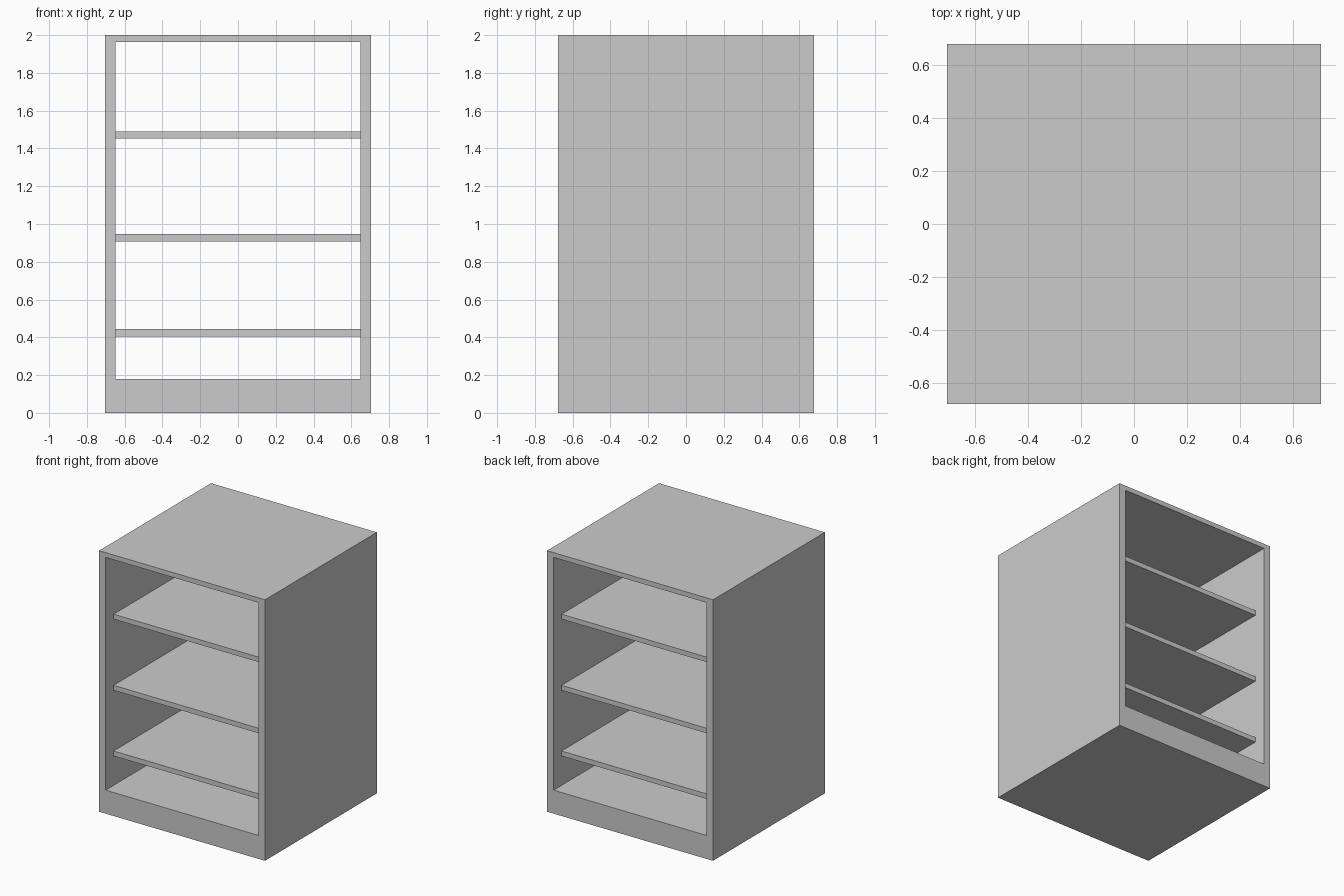
import bpy, bmesh

if "Cube" in bpy.data.objects:
    bpy.data.objects.remove(bpy.data.objects["Cube"])

HX, HY, TOP = 0.703, 0.677, 2.0        # outer half width, half depth, height
IX, IZ0, IZ1 = 0.648, 0.18, 1.963      # opening half width, floor, ceiling
SHELF_HY = 0.58                        # shelf half depth, inset front and back
SHELVES = [(0.405, 0.443), (0.908, 0.946), (1.453, 1.491)]

grey = bpy.data.materials.new("light_grey")
grey.diffuse_color = (0.6, 0.6, 0.6, 1)
grey.use_nodes = True
grey.node_tree.nodes["Principled BSDF"].inputs["Base Color"].default_value = grey.diffuse_color


def finish(name, bm):
    bmesh.ops.recalc_face_normals(bm, faces=bm.faces)
    mesh = bpy.data.meshes.new(name)
    bm.to_mesh(mesh)
    bm.free()
    mesh.materials.append(grey)
    obj = bpy.data.objects.new(name, mesh)
    bpy.context.collection.objects.link(obj)
    return obj


def rect(bm, hx, z0, z1, y):
    return [bm.verts.new((x, y, z))
            for x, z in ((-hx, z0), (hx, z0), (hx, z1), (-hx, z1))]


# Cabinet body: one frame, open at front and back, with a thick base
bm = bmesh.new()
rings = [rect(bm, HX, 0, TOP, -HY), rect(bm, HX, 0, TOP, HY),
         rect(bm, IX, IZ0, IZ1, HY), rect(bm, IX, IZ0, IZ1, -HY)]
for a, b in zip(rings, rings[1:] + rings[:1]):
    for i in range(4):
        j = (i + 1) % 4
        bm.faces.new((a[i], a[j], b[j], b[i]))
finish("cabinet_body", bm)

# Shelves spanning between the inner walls
for n, (z0, z1) in enumerate(SHELVES, 1):
    bm = bmesh.new()
    bmesh.ops.create_cube(bm, size=1)
    bmesh.ops.scale(bm, vec=(2 * IX, 2 * SHELF_HY, z1 - z0), verts=bm.verts)
    bmesh.ops.translate(bm, vec=(0, 0, (z0 + z1) / 2), verts=bm.verts)
    finish(f"shelf_{n}", bm)
